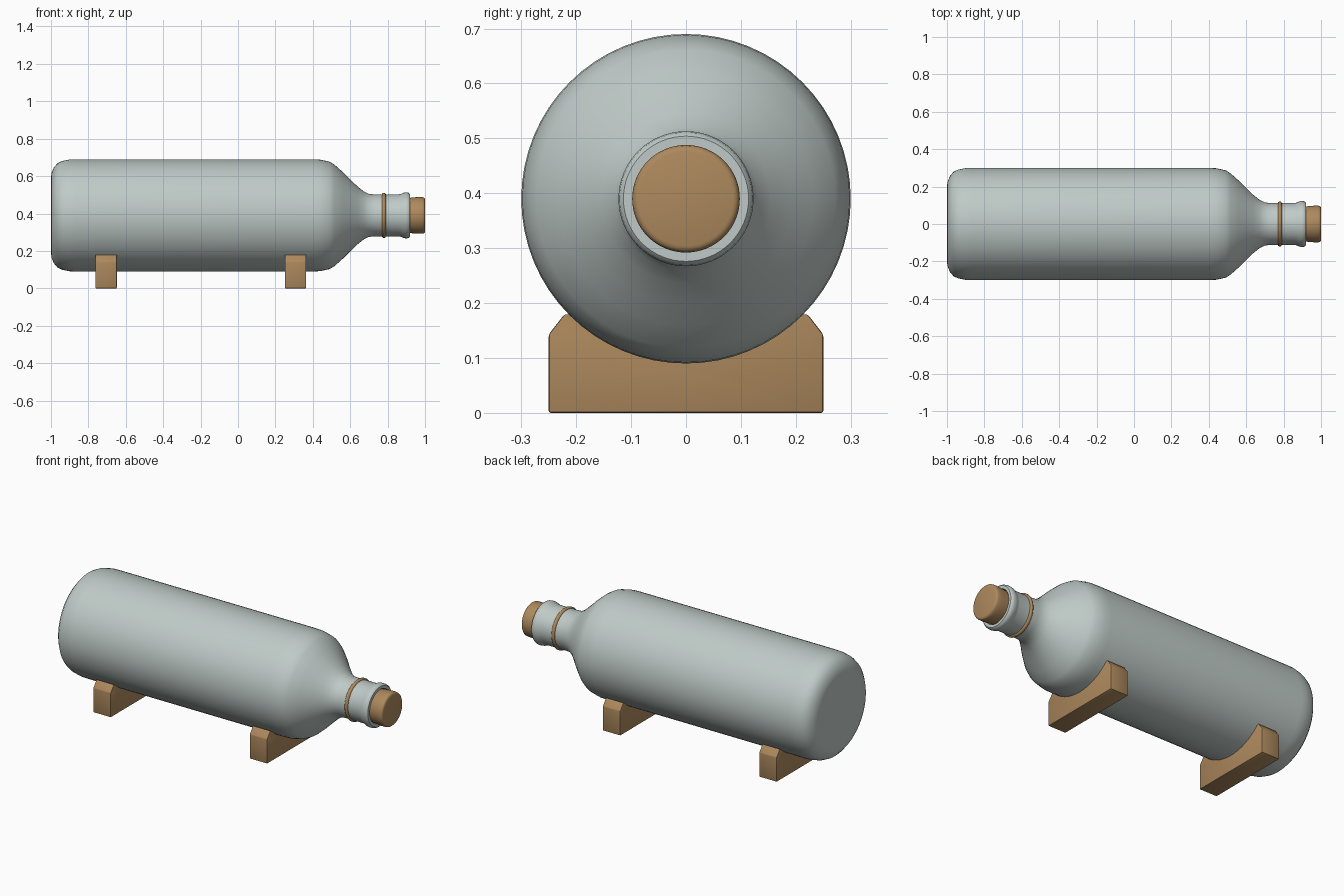
import bpy, bmesh, math

if "Cube" in bpy.data.objects:
    bpy.data.objects.remove(bpy.data.objects["Cube"])

AXIS_Z = 0.39


def material(name, rgb):
    m = bpy.data.materials.new(name)
    m.diffuse_color = (*rgb, 1)
    m.use_nodes = True
    m.node_tree.nodes["Principled BSDF"].inputs["Base Color"].default_value = m.diffuse_color
    return m


glass = material("pale grey glass", (0.52, 0.59, 0.57))
wood = material("warm wood", (0.42, 0.25, 0.11))


def finish(name, bm, mat, angle):
    bmesh.ops.recalc_face_normals(bm, faces=bm.faces)
    me = bpy.data.meshes.new(name)
    bm.to_mesh(me)
    bm.free()
    me.materials.append(mat)
    ob = bpy.data.objects.new(name, me)
    bpy.context.collection.objects.link(ob)
    bpy.ops.object.select_all(action='DESELECT')
    ob.select_set(True)
    bpy.context.view_layer.objects.active = ob
    bpy.ops.object.shade_smooth_by_angle(angle=math.radians(angle))
    return ob


def lathe(name, profile, mat, n=64, closed=False, angle=40):
    """Revolve (x, radius) points around the bottle axis."""
    bm = bmesh.new()
    rings = []
    for x, r in profile:
        rings.append([bm.verts.new((x, r * math.cos(2 * math.pi * i / n),
                                    AXIS_Z + r * math.sin(2 * math.pi * i / n)))
                      for i in range(n)])
    pairs = list(zip(rings, rings[1:]))
    if closed:
        pairs.append((rings[-1], rings[0]))
    for a, b in pairs:
        for i in range(n):
            j = (i + 1) % n
            bm.faces.new((a[i], a[j], b[j], b[i]))
    if not closed:
        bm.faces.new(rings[0])
        bm.faces.new(rings[-1])
    return finish(name, bm, mat, angle)


# Bottle: rounded base, straight body, shoulder, neck and lip
lathe("bottle", [
    (-1.0, 0.20), (-0.997, 0.225), (-0.985, 0.255), (-0.965, 0.279), (-0.94, 0.291),
    (-0.90, 0.299), (-0.87, 0.30), (0.40, 0.30), (0.44, 0.298), (0.49, 0.287),
    (0.515, 0.272), (0.56, 0.232), (0.60, 0.192), (0.64, 0.154), (0.67, 0.130),
    (0.70, 0.115), (0.73, 0.112), (0.86, 0.112), (0.872, 0.115), (0.885, 0.121),
    (0.90, 0.123), (0.913, 0.121), (0.92, 0.114), (0.92, 0.098), (0.90, 0.092)], glass)

# Cork stopper
lathe("cork", [
    (0.86, 0.088), (0.92, 0.094), (0.935, 0.096), (0.965, 0.098), (0.985, 0.098),
    (0.994, 0.096), (0.998, 0.092), (1.0, 0.086)], wood)

# Cord around the neck
lathe("neck_cord", [(0.78 + 0.011 * math.cos(2 * math.pi * k / 10),
                     0.110 + 0.011 * math.sin(2 * math.pi * k / 10)) for k in range(10)],
      wood, closed=True, angle=60)


# Cradle stands: block with cut corners and a round seat for the bottle
def stand(name, x0, x1):
    rad = 0.302
    half = math.asin(0.2165 / rad)
    outline = [(-0.25, 0), (0.25, 0), (0.25, 0.143), (0.222, 0.179)]
    for k in range(25):
        t = half - 2 * half * k / 24
        outline.append((rad * math.sin(t), AXIS_Z - rad * math.cos(t)))
    outline += [(-0.222, 0.179), (-0.25, 0.143)]
    bm = bmesh.new()
    f = bm.faces.new([bm.verts.new((x0, y, z)) for y, z in outline])
    out = bmesh.ops.extrude_face_region(bm, geom=[f])
    bmesh.ops.translate(bm, vec=(x1 - x0, 0, 0),
                        verts=[v for v in out["geom"] if isinstance(v, bmesh.types.BMVert)])
    bmesh.ops.recalc_face_normals(bm, faces=bm.faces)
    edges = [e for e in bm.edges if e.calc_face_angle(0) > 0.5 and e.calc_length() > 0.03]
    bmesh.ops.bevel(bm, geom=edges, offset=0.004, segments=2, profile=0.5, affect='EDGES')
    return finish(name, bm, wood, 30)


stand("rear_stand", -0.762, -0.648)
stand("neck_stand", 0.25, 0.364)
